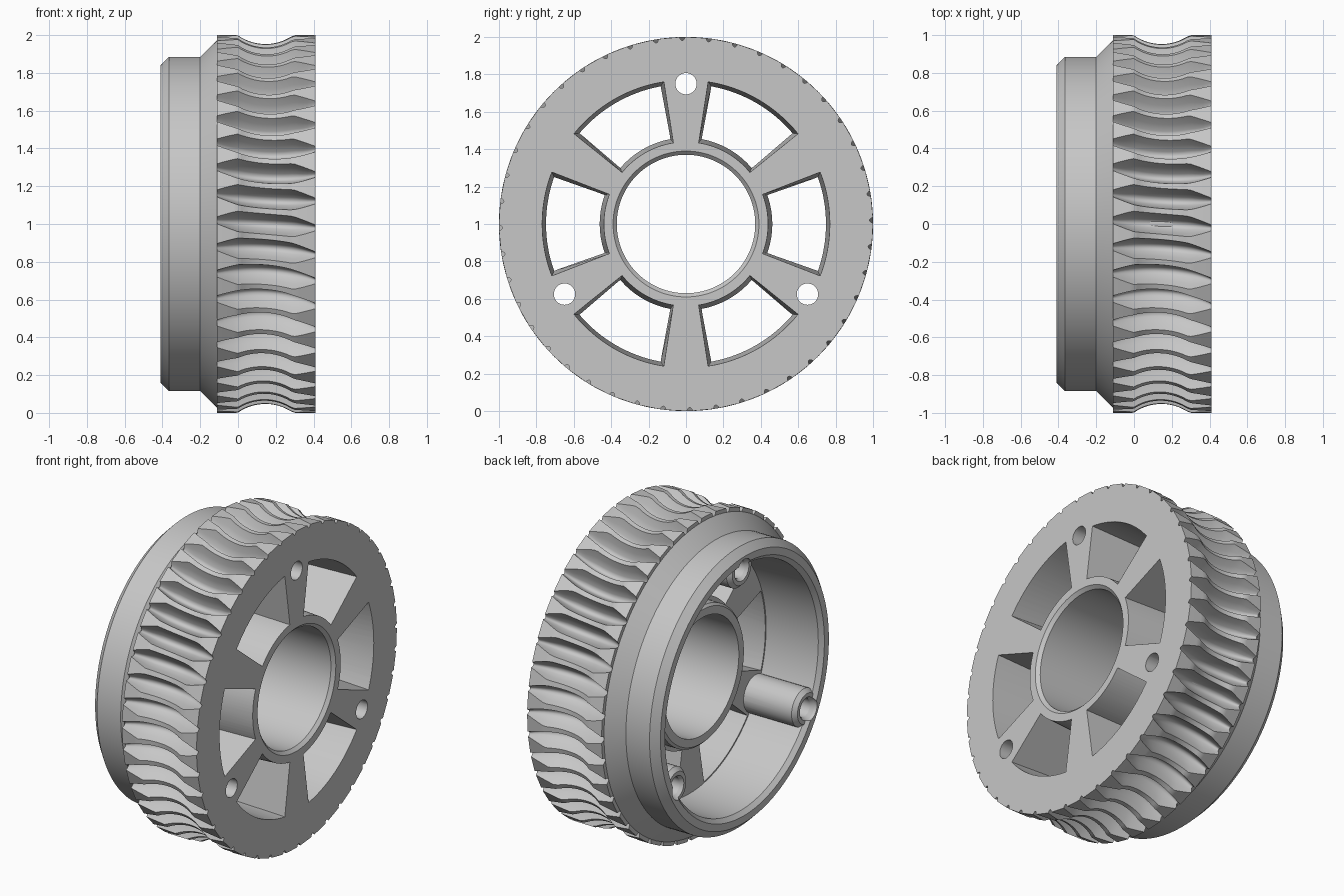
import bpy, bmesh
from math import sin, cos, pi, radians, sqrt, atan2

if "Cube" in bpy.data.objects:
    bpy.data.objects.remove(bpy.data.objects["Cube"], do_unlink=True)

metal = bpy.data.materials.new("plain grey")
metal.use_nodes = True
GREY = (0.57, 0.57, 0.57, 1)
metal.diffuse_color = GREY
metal.node_tree.nodes["Principled BSDF"].inputs["Base Color"].default_value = GREY


def polar(x, r, a):
    """Point around the wheel axis, which runs along x at height 1."""
    return (x, r * cos(a), 1 + r * sin(a))


def loft(bm, loops):
    """Skin closed cross-sections, joined end to start."""
    rows = [[bm.verts.new(p) for p in loop] for loop in loops]
    for i, a in enumerate(rows):
        b = rows[(i + 1) % len(rows)]
        for j in range(len(a)):
            k = (j + 1) % len(a)
            bm.faces.new((a[j], a[k], b[k], b[j]))


def stack(bm, loops):
    """Skin closed loops in order and cap both ends."""
    rings = [[bm.verts.new(p) for p in loop] for loop in loops]
    for a, b in zip(rings, rings[1:]):
        for i in range(len(a)):
            j = (i + 1) % len(a)
            bm.faces.new((a[i], a[j], b[j], b[i]))
    bm.faces.new(rings[0])
    bm.faces.new(rings[-1])


def finish(name, bm):
    bmesh.ops.recalc_face_normals(bm, faces=bm.faces)
    mesh = bpy.data.meshes.new(name)
    bm.to_mesh(mesh)
    bm.free()
    mesh.materials.append(metal)
    ob = bpy.data.objects.new(name, mesh)
    bpy.context.collection.objects.link(ob)
    return ob


def activate(ob):
    bpy.ops.object.select_all(action='DESELECT')
    ob.select_set(True)
    bpy.context.view_layer.objects.active = ob


def boolean(ob, other, operation):
    mod = ob.modifiers.new("boolean", 'BOOLEAN')
    mod.operation, mod.object, mod.solver = operation, other, 'EXACT'
    activate(ob)
    bpy.ops.object.modifier_apply(modifier=mod.name)
    bpy.data.objects.remove(other, do_unlink=True)


def smooth(ob, degrees):
    activate(ob)
    bpy.ops.object.shade_smooth_by_angle(angle=radians(degrees))


def rods(name, stations):
    """Three rods along x at the mounting positions, from (x, radius) stations."""
    bm = bmesh.new()
    for k in range(3):
        _, cy, cz = polar(0, 0.75, radians(90 + 120 * k))
        stack(bm, [[(x, cy + r * cos(i * pi / 20), cz + r * sin(i * pi / 20))
                    for i in range(40)] for x, r in stations])
    return finish(name, bm)


# Toothed rim: throated helical teeth with rounded gaps, cut by an imaginary worm
TEETH, LEFT, RIGHT, MID = 44, -0.11, 0.41, 0.145
WORM_R, TIP, THROAT, INNER = 1.21, 0.35, 0.256, 0.84
PITCH = 2 * pi / TEETH
LEAD = PITCH / (2 * pi)
STEPS = 24


def column(tooth, f):
    """Line across the rim at fraction f of the gap's half width."""
    loop = []
    for s in range(STEPS + 1):
        x = LEFT + (RIGHT - LEFT) * s / STEPS
        dx = x - MID
        top = min(1, WORM_R - sqrt(max(0, THROAT ** 2 - dx ** 2)))
        depth = TIP - sqrt(dx ** 2 + (WORM_R - top) ** 2)
        rho = TIP - depth * f * f
        r = WORM_R - sqrt(rho ** 2 - dx ** 2)
        half = f * (0.01 + 0.47 * depth)
        a = pi + PITCH * tooth + half / r + LEAD * atan2(dx, WORM_R - r)
        loop.append((x, r, a))
    first, last = (LEFT, INNER, loop[0][2]), (RIGHT, INNER, loop[-1][2])
    return [polar(*p) for p in [first] + loop + [last]]


bm = bmesh.new()
loft(bm, [column(t, f) for t in range(TEETH)
          for f in (-1, -0.75, -0.4, -0.15, 0.15, 0.4, 0.75, 1)])
smooth(finish("toothed_rim", bm), 50)

# Drum, web and hub as one turned body
WEB = -0.03
SEAT = INNER + 0.001
profile = [(-0.41, 0.795), (-0.41, 0.84), (-0.365, 0.885), (-0.2, 0.885), (LEFT, 0.975),
           (LEFT, SEAT), (RIGHT, SEAT), (RIGHT, 0.39), (0.39, 0.37), (-0.11, 0.37),
           (-0.11, 0.42), (-0.095, 0.435), (WEB, 0.435), (WEB, 0.757), (-0.385, 0.77)]
bm = bmesh.new()
SEGS = 144
loft(bm, [[polar(x, r, 2 * pi * i / SEGS) for x, r in profile] for i in range(SEGS)])
body = finish("wheel_body", bm)

# Six tapered windows through the web
bm = bmesh.new()
for k in range(6):
    rings = []
    for x, r_in, r_out, half in ((-0.08, 0.464, 0.746, 19.4), (0.43, 0.438, 0.77, 21.2)):
        arc = [radians(60 * k + half * (i / 8 - 1)) for i in range(17)]
        rings.append([polar(x, r_out, a) for a in arc] +
                     [polar(x, r_in, a) for a in reversed(arc)])
    stack(bm, rings)
boolean(body, finish("window_cutter", bm), 'DIFFERENCE')

# Three screw bosses with through holes
boolean(body, rods("boss", [(-0.39, 0.095), (-0.365, 0.118), (0.3, 0.118)]), 'UNION')
boolean(body, rods("hole_cutter", [(-0.5, 0.075), (-0.392, 0.072), (-0.37, 0.057), (0.5, 0.057)]),
        'DIFFERENCE')
smooth(body, 28)
